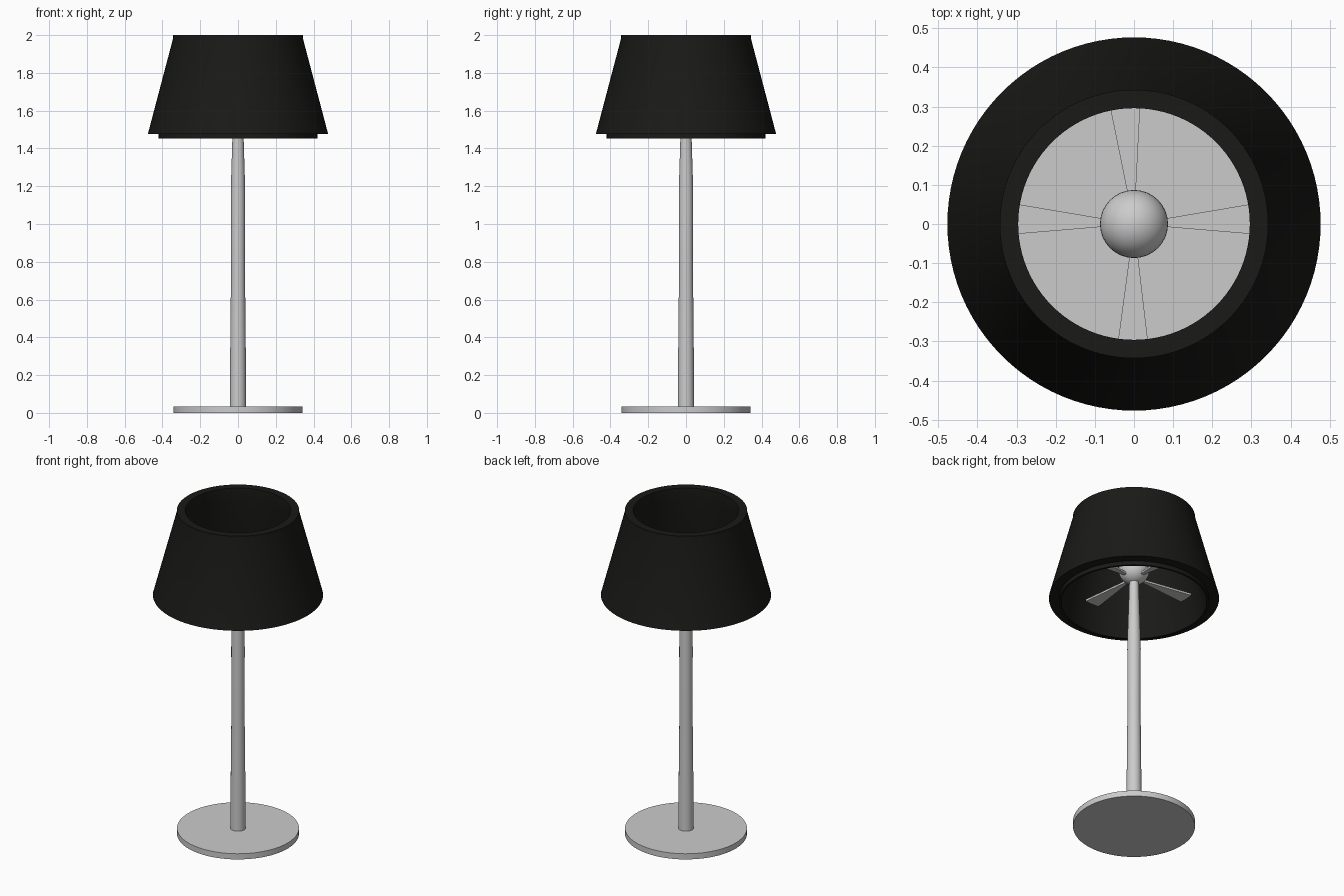
import bpy, bmesh, math
from mathutils import Matrix

if "Cube" in bpy.data.objects:
    bpy.data.objects.remove(bpy.data.objects["Cube"])

black = bpy.data.materials.new("black_shade")
black.diffuse_color = (0.01, 0.01, 0.009, 1)
black.use_nodes = True
black.node_tree.nodes["Principled BSDF"].inputs["Base Color"].default_value = black.diffuse_color


def finish(name, bm, smooth=True, mat=None):
    bmesh.ops.recalc_face_normals(bm, faces=bm.faces)
    mesh = bpy.data.meshes.new(name)
    bm.to_mesh(mesh)
    bm.free()
    ob = bpy.data.objects.new(name, mesh)
    bpy.context.collection.objects.link(ob)
    if mat:
        mesh.materials.append(mat)
    bpy.ops.object.select_all(action='DESELECT')
    bpy.context.view_layer.objects.active = ob
    ob.select_set(True)
    if smooth:
        bpy.ops.object.shade_smooth_by_angle(angle=math.radians(30))
    return ob


def lathe(name, profile, segments=64, closed=False, mat=None):
    """Spin an (r, z) profile around z; open profiles start and end on the axis."""
    bm = bmesh.new()
    vs = [bm.verts.new((r, 0, z)) for r, z in profile]
    pairs = list(zip(vs, vs[1:])) + ([(vs[-1], vs[0])] if closed else [])
    edges = [bm.edges.new(p) for p in pairs]
    bmesh.ops.spin(bm, geom=vs + edges, cent=(0, 0, 0), axis=(0, 0, 1),
                   angle=math.tau, steps=segments, use_merge=True)
    bmesh.ops.remove_doubles(bm, verts=bm.verts, dist=1e-5)
    return finish(name, bm, mat=mat)


# Round base plate
lathe("base", [(0, 0), (0.342, 0), (0.342, 0.035), (0, 0.035)])

# Gently waisted stem that tapers into the ball
lathe("stem", [(0, 0.03), (0.043, 0.03), (0.041, 0.35), (0.037, 0.75),
               (0.038, 1.15), (0.036, 1.25), (0.03, 1.45), (0.025, 1.63),
               (0, 1.63)], 32)

# Hollow tapered shade with an inset lower lip and an inner top collar
lathe("shade", [(0.477, 1.477), (0.343, 1.985), (0.343, 2.0), (0.296, 2.0),
                (0.296, 1.92), (0.408, 1.452), (0.42, 1.452), (0.42, 1.477)],
      96, closed=True, mat=black)

# Ball joint on top of the stem
bm = bmesh.new()
bmesh.ops.create_uvsphere(bm, u_segments=32, v_segments=20, radius=0.087,
                          matrix=Matrix.Translation((0, 0, 1.66)))
finish("ball", bm)

# Four flat spokes that widen from the ball to the shade
for i, degrees in enumerate((2.4, 94.3, 177.6, 269.5)):
    bm = bmesh.new()
    outline = [(0.06, -0.008), (0.385, -0.049), (0.385, 0.049), (0.06, 0.008)]
    face = bm.faces.new([bm.verts.new((x, y, 1.605)) for x, y in outline])
    ext = bmesh.ops.extrude_face_region(bm, geom=[face])
    top = [v for v in ext["geom"] if isinstance(v, bmesh.types.BMVert)]
    bmesh.ops.translate(bm, verts=top, vec=(0, 0, 0.012))
    bm.transform(Matrix.Rotation(math.radians(degrees), 4, 'Z'))
    finish(f"spoke_{i + 1}", bm, smooth=False)
